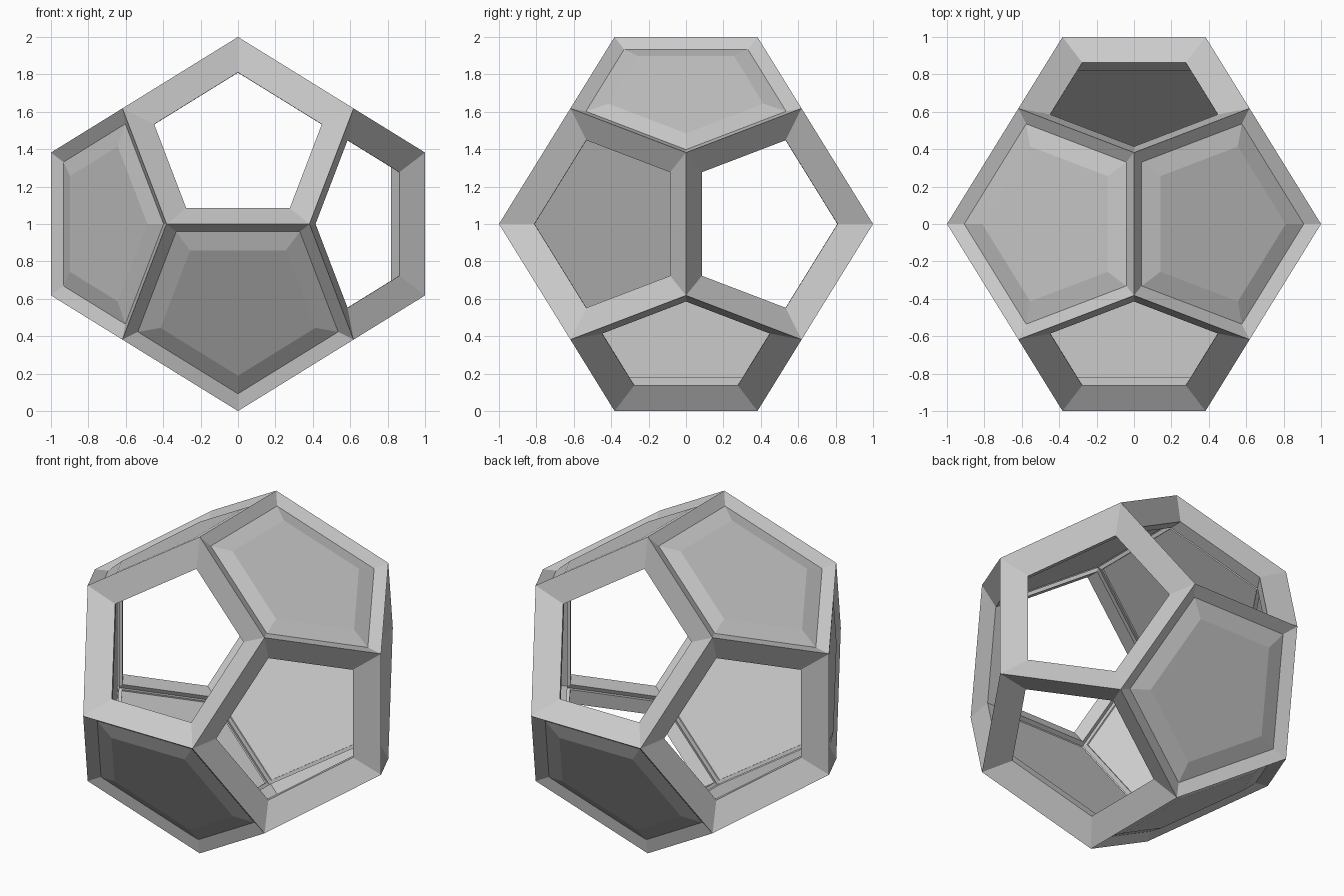
import bpy, bmesh, math
from mathutils import Vector

if "Cube" in bpy.data.objects:
    bpy.data.objects.remove(bpy.data.objects["Cube"])

PHI = (1 + 5 ** 0.5) / 2
A, B = 1 / PHI, 1 / PHI ** 2
CENTRE = Vector((0, 0, 1))
S2 = (-1, 1)

# corners of a regular dodecahedron reaching 1 on each axis
CORNERS = [Vector((x * A, y * A, z * A)) for x in S2 for y in S2 for z in S2]
for p in S2:
    for q in S2:
        CORNERS += [Vector((0, p * B, q)), Vector((q, 0, p * B)), Vector((p * B, q, 0))]

# twelve face normals
NORMALS = []
for p in S2:
    for q in S2:
        NORMALS += [(0, p * PHI, q), (p * PHI, q, 0), (p, 0, q * PHI)]

# faces closed by a panel, given by the signs of the normal
CLOSED = {(0, -1, -1), (0, 1, -1), (-1, -1, 0), (1, 0, 1), (-1, 0, 1), (-1, 0, -1)}


def sign(v):
    return (v > 0) - (v < 0)


def face_corners(n):
    """Five corners of one face, in order around its normal."""
    near = sorted(CORNERS, key=lambda v: -v.dot(n))[:5]
    c = sum(near, Vector()) / 5
    u = (near[0] - c).normalized()
    w = n.cross(u)
    return c, sorted(near, key=lambda v: math.atan2((v - c).dot(w), (v - c).dot(u)))


def ring(bm, c, pts, n, size, depth):
    """Pentagon shrunk about the face centre and pushed inward."""
    return [bm.verts.new(CENTRE + c + (p - c) * size - n * depth) for p in pts]


def bridge(bm, r0, r1):
    for i in range(5):
        j = (i + 1) % 5
        bm.faces.new((r0[i], r0[j], r1[j], r1[i]))


def finish(name, bm):
    bmesh.ops.remove_doubles(bm, verts=bm.verts, dist=0.0005)
    bmesh.ops.recalc_face_normals(bm, faces=bm.faces)
    me = bpy.data.meshes.new(name)
    bm.to_mesh(me)
    bm.free()
    ob = bpy.data.objects.new(name, me)
    bpy.context.collection.objects.link(ob)


frame = bmesh.new()
count = 0
for nv in NORMALS:
    n = Vector(nv).normalized()
    c, pts = face_corners(n)

    # frame: sloped strip, hole wall, shallow groove on the inside
    outer = ring(frame, c, pts, n, 1, 0)
    lip = ring(frame, c, pts, n, 0.725, 0.072)
    inner = ring(frame, c, pts, n, 0.794, 0.147)
    groove = [frame.verts.new(CENTRE + p * 0.842) for p in pts]
    for r0, r1 in ((outer, lip), (lip, inner), (inner, groove)):
        bridge(frame, r0, r1)

    # panel: bevelled plate filling a closed face
    if tuple(sign(v) for v in nv) in CLOSED:
        count += 1
        bm = bmesh.new()
        top = ring(bm, c, pts, n, 0.67, 0.012)
        edge = ring(bm, c, pts, n, 0.875, 0.036)
        back = ring(bm, c, pts, n, 0.79, 0.14)
        bm.faces.new(top)
        bridge(bm, top, edge)
        bridge(bm, edge, back)
        bm.faces.new(back)
        finish(f"panel_{count}", bm)
finish("frame", frame)
